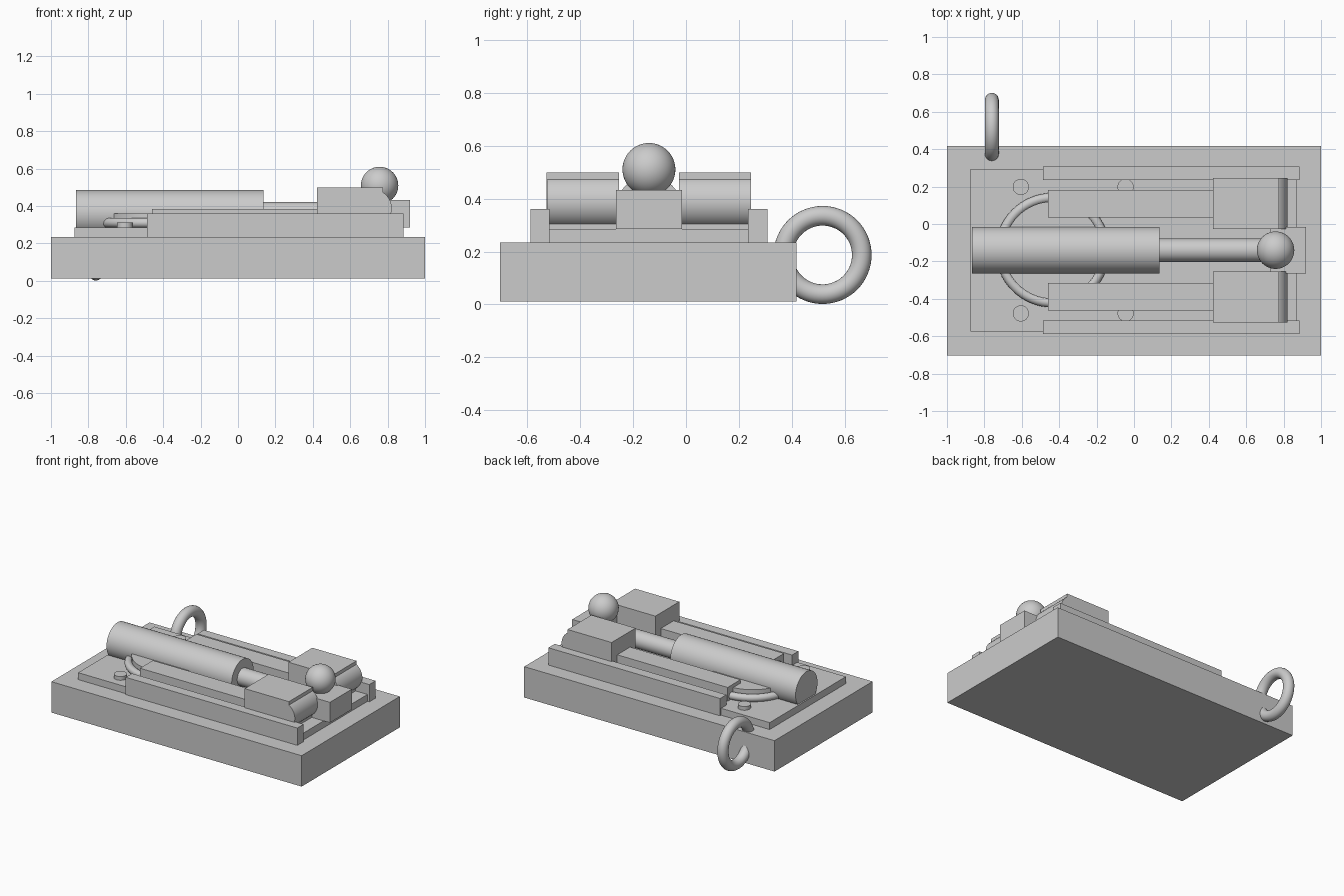
import bpy
import math

cube = bpy.data.objects.get("Cube")
if cube:
    bpy.data.objects.remove(cube, do_unlink=True)

GREY = (0.6, 0.6, 0.6, 1.0)
mat = bpy.data.materials.new("plain grey")
mat.use_nodes = True
mat.diffuse_color = GREY
mat.node_tree.nodes["Principled BSDF"].inputs["Base Color"].default_value = GREY

MID = -0.14          # y of the model's mechanism axis
PLATE_TOP = 0.285
QUARTER = math.pi / 2


def finish(name, smooth=False):
    ob = bpy.context.object
    ob.name = name
    ob.data.materials.append(mat)
    if smooth:
        bpy.ops.object.shade_smooth_by_angle(angle=math.radians(35))
    return ob


def box(name, x, y, z):
    bpy.ops.mesh.primitive_cube_add(size=1)
    ob = finish(name)
    for i, (lo, hi) in enumerate((x, y, z)):
        ob.location[i] = (lo + hi) / 2
        ob.scale[i] = hi - lo
    bpy.ops.object.transform_apply(location=False, rotation=False, scale=True)
    return ob


def rod(name, radius, length, centre, rotation=(0, 0, 0)):
    bpy.ops.mesh.primitive_cylinder_add(vertices=64, radius=radius, depth=length,
                                        location=centre, rotation=rotation)
    return finish(name, True)


def ring(name, major, minor, centre, rotation=(0, 0, 0)):
    bpy.ops.mesh.primitive_torus_add(major_radius=major, minor_radius=minor,
                                     major_segments=64, minor_segments=24,
                                     location=centre, rotation=rotation)
    return finish(name, True)


# Base slab and mounting plate
box("base", (-1, 1), (-0.702, 0.418), (0.012, 0.235))
box("plate", (-0.875, 0.87), (-0.575, 0.295), (0.235, PLATE_TOP))

# Round turntable with its collar
rod("turntable", 0.26, 0.075, (-0.435, MID, 0.3225))
ring("turntable_collar", 0.28, 0.026, (-0.435, MID, 0.31))

# Barrel, plunger and ball knob on the centre line
rod("barrel", 0.125, 1.0, (-0.365, MID, 0.36), (0, QUARTER, 0))
rod("plunger", 0.062, 0.62, (0.44, MID, 0.36), (0, QUARTER, 0))
box("end_block", (0.73, 0.92), (MID - 0.125, MID + 0.125), (PLATE_TOP, 0.432))
bpy.ops.mesh.primitive_uv_sphere_add(segments=48, ring_count=24, radius=0.1,
                                     location=(0.757, MID, 0.51))
finish("ball_knob", True)

# Parts mirrored either side of the centre line
for side, s in (("front", -1), ("back", 1)):
    def span(a, b):
        return sorted((MID + s * a, MID + s * b))

    box(side + "_rail", (-0.487, 0.885), span(0.375, 0.447), (0.235, 0.36))
    box(side + "_bar", (-0.46, 0.43), span(0.175, 0.322), (PLATE_TOP, 0.385))
    box(side + "_jaw", (0.422, 0.775), span(0.113, 0.386), (PLATE_TOP, 0.498))
    rod(side + "_jaw_roller", 0.1, 0.272, (0.722, MID + s * 0.2495, 0.388), (QUARTER, 0, 0))
    for place, x in (("left", -0.045), ("right", -0.605)):
        rod(f"{side}_{place}_bolt", 0.043, 0.027, (x, MID + s * 0.338, 0.2985))

# Hanging ring on the back edge
ring("hanging_ring", 0.148, 0.037, (-0.76, 0.516, 0.187), (0, QUARTER, 0))
